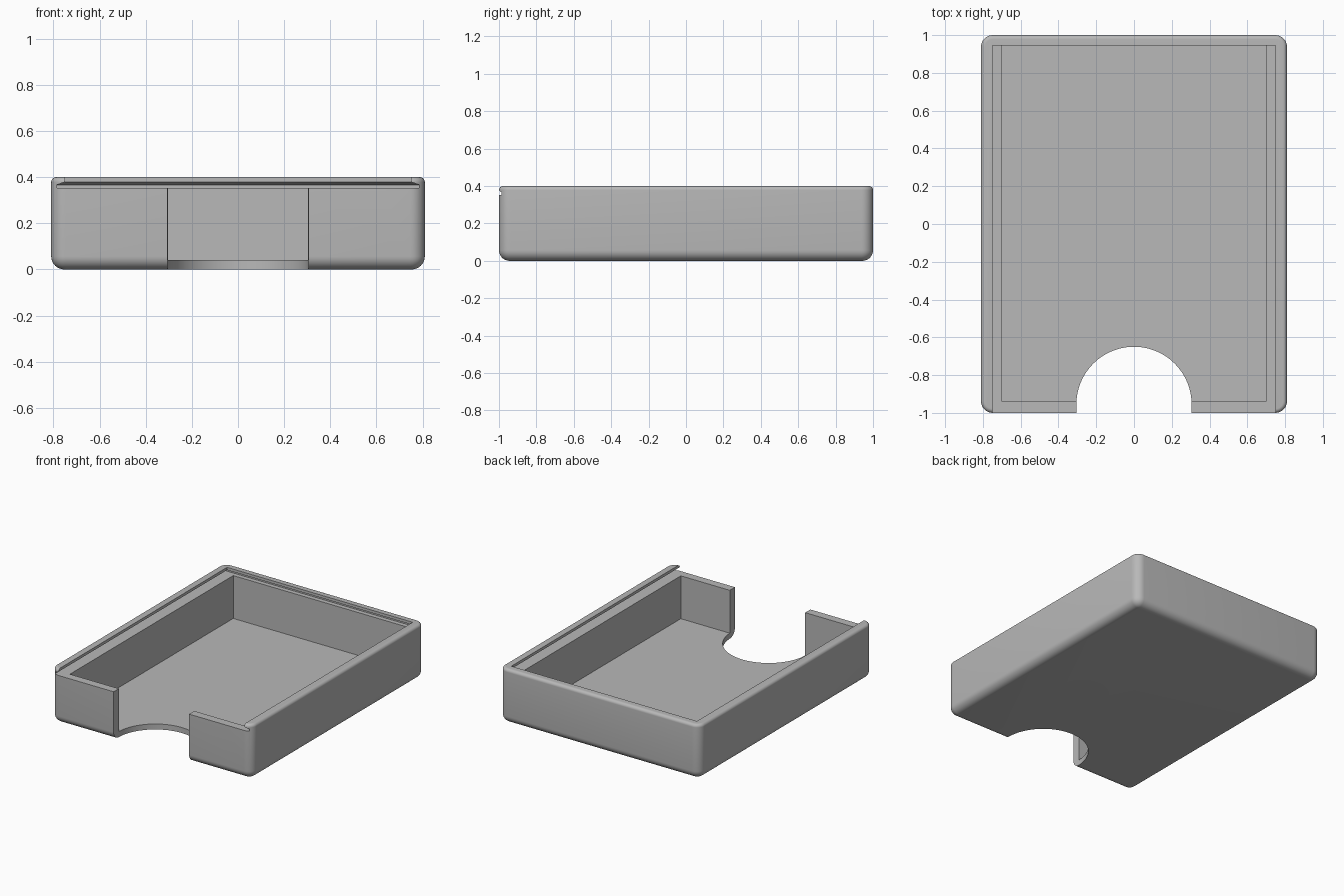
import bpy, bmesh, math

cube = bpy.data.objects.get("Cube")
if cube:
    bpy.data.objects.remove(cube)

HX, HY, HZ = 0.81, 1.0, 0.4     # outer half width, half depth, height
CORNER = 0.062                  # radius of the upright corners

grey = bpy.data.materials.new("plain grey")
grey.use_nodes = True
colour = (0.48, 0.48, 0.48, 1)
grey.diffuse_color = colour
grey.node_tree.nodes["Principled BSDF"].inputs["Base Color"].default_value = colour


def loft(name, rings):
    """Solid skinned over rings that share one vertex count."""
    bm = bmesh.new()
    loops = [[bm.verts.new(p) for p in ring] for ring in rings]
    n = len(loops[0])
    for a, b in zip(loops, loops[1:]):
        for i in range(n):
            j = (i + 1) % n
            bm.faces.new((a[i], a[j], b[j], b[i]))
    bm.faces.new(loops[0][::-1])
    bm.faces.new(loops[-1])
    bmesh.ops.recalc_face_normals(bm, faces=bm.faces)
    mesh = bpy.data.meshes.new(name)
    bm.to_mesh(mesh)
    bm.free()
    mesh.materials.append(grey)
    obj = bpy.data.objects.new(name, mesh)
    bpy.context.collection.objects.link(obj)
    return obj


def rounded_ring(inset, z, steps=8):
    r = CORNER - inset
    ring = []
    for k, (sx, sy) in enumerate(((1, 1), (-1, 1), (-1, -1), (1, -1))):
        for s in range(steps + 1):
            a = (k + s / steps) * math.pi / 2
            ring.append((sx * (HX - CORNER) + r * math.cos(a),
                         sy * (HY - CORNER) + r * math.sin(a), z))
    return ring


def rect(hx, y0, y1, z):
    return [(-hx, y0, z), (hx, y0, z), (hx, y1, z), (-hx, y1, z)]


# Outer body: large rounding at the bottom, small rounding at the top
BOTTOM, TOP, N = 0.057, 0.022, 8
quarter = [i / N * math.pi / 2 for i in range(N + 1)]
rings = [rounded_ring(BOTTOM * (1 - math.sin(a)), BOTTOM * (1 - math.cos(a))) for a in quarter]
rings += [rounded_ring(TOP * (1 - math.cos(a)), HZ - TOP * (1 - math.sin(a))) for a in quarter]
tray = loft("tray", rings)

# Inner cavity above the floor
cavity = loft("cavity_cutter", [rect(0.70, -0.94, 0.945, z) for z in (0.04, 0.6)])

# Lid slot, open at the front, undercut along the sides and back
slot = loft("lid_slot_cutter", [
    rect(0.785, -1.2, 0.978, 0.353), rect(0.785, -1.2, 0.978, 0.367),
    rect(0.75, -1.2, 0.945, 0.38), rect(0.75, -1.2, 0.945, 0.6)])

# Thumb notch: half round with straight sides, through floor and front wall
R, CY = 0.305, -0.955
arc = [(R * math.cos(i * math.pi / 48), CY + R * math.sin(i * math.pi / 48)) for i in range(49)]
outline = arc + [(-R, -1.2), (R, -1.2)]
notch = loft("thumb_notch_cutter", [[(x, y, z) for x, y in outline] for z in (-0.2, 0.6)])

bpy.context.view_layer.objects.active = tray
tray.select_set(True)
for cutter in (cavity, slot, notch):
    mod = tray.modifiers.new(cutter.name, "BOOLEAN")
    mod.operation = "DIFFERENCE"
    mod.solver = "EXACT"
    mod.object = cutter
    bpy.ops.object.modifier_apply(modifier=mod.name)
    bpy.data.objects.remove(cutter)

bpy.ops.object.shade_smooth_by_angle(angle=math.radians(30))
